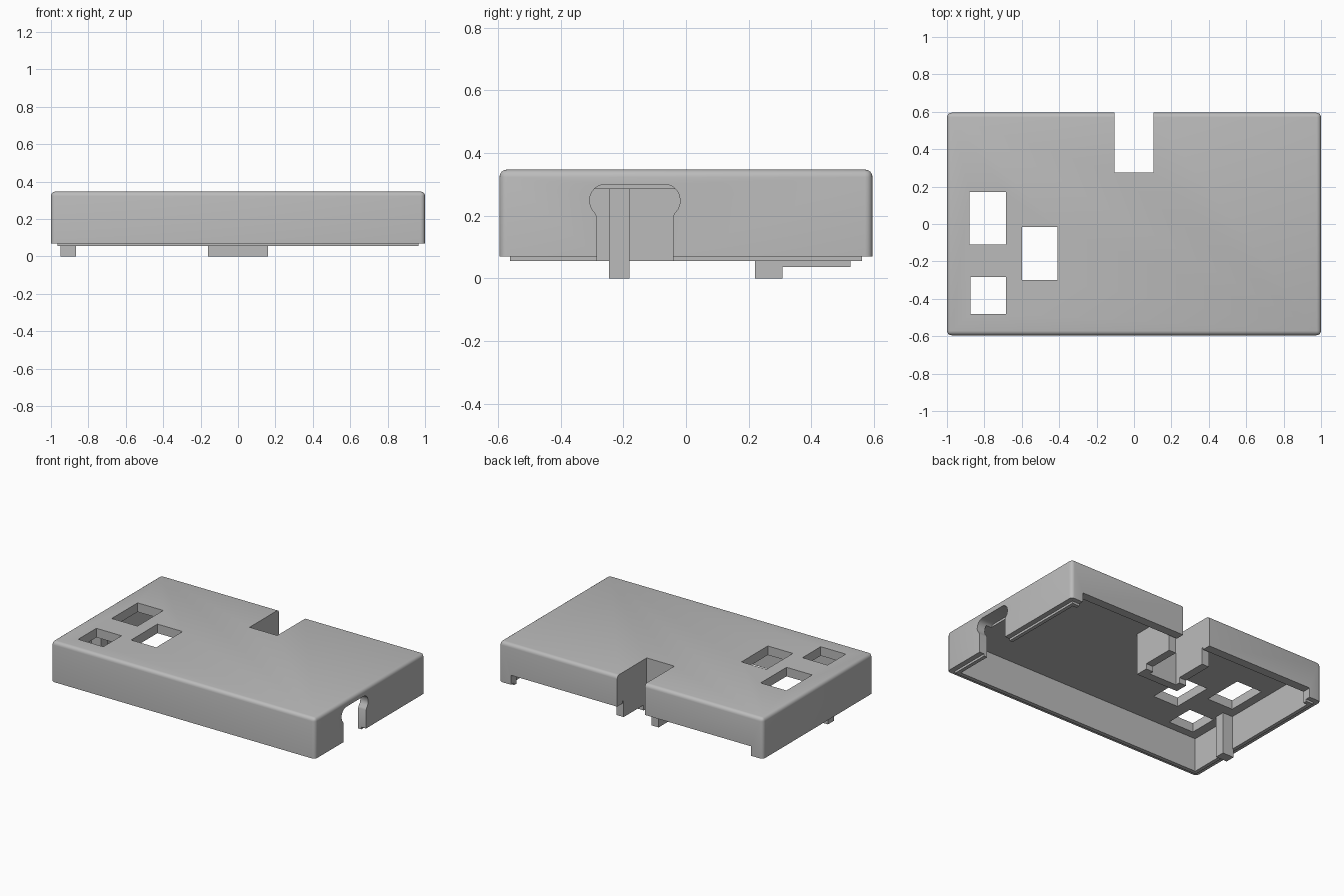
import bpy, bmesh, math
from mathutils import Vector

cube = bpy.data.objects.get("Cube")
if cube:
    bpy.data.objects.remove(cube, do_unlink=True)

grey = bpy.data.materials.new("plain grey")
grey.use_nodes = True
grey.diffuse_color = (0.5, 0.5, 0.5, 1)
grey.node_tree.nodes["Principled BSDF"].inputs["Base Color"].default_value = (0.5, 0.5, 0.5, 1)


def make_object(name, bm):
    bmesh.ops.recalc_face_normals(bm, faces=bm.faces)
    mesh = bpy.data.meshes.new(name)
    bm.to_mesh(mesh)
    bm.free()
    mesh.materials.append(grey)
    obj = bpy.data.objects.new(name, mesh)
    bpy.context.collection.objects.link(obj)
    return obj


def box(name, x, y, z, round_off=0):
    """Box from (min, max) ranges, optionally rounded on all but its bottom edges."""
    bm = bmesh.new()
    bmesh.ops.create_cube(bm, size=1)
    for v in bm.verts:
        v.co = Vector([r[0] if c < 0 else r[1] for c, r in zip(v.co, (x, y, z))])
    if round_off:
        edges = [e for e in bm.edges if max(v.co.z for v in e.verts) > z[0] + 0.01]
        bmesh.ops.bevel(bm, geom=edges, offset=round_off, segments=4,
                        profile=0.5, affect='EDGES')
    return make_object(name, bm)


def prism_x(name, outline, x):
    """Extrude a (y, z) outline along x."""
    bm = bmesh.new()
    face = bm.faces.new([bm.verts.new((x[0], y, z)) for y, z in outline])
    ext = bmesh.ops.extrude_face_region(bm, geom=[face])
    moved = [g for g in ext["geom"] if isinstance(g, bmesh.types.BMVert)]
    bmesh.ops.translate(bm, verts=moved, vec=(x[1] - x[0], 0, 0))
    return make_object(name, bm)


def combine(body, other, operation):
    mod = body.modifiers.new(operation.lower(), 'BOOLEAN')
    mod.operation = operation
    mod.solver = 'EXACT'
    mod.object = other
    bpy.context.view_layer.objects.active = body
    bpy.ops.object.modifier_apply(modifier=mod.name)
    bpy.data.objects.remove(other, do_unlink=True)


# Rounded outer shell with a stepped lip, hollowed from below
case = box("case_lid", (-1, 1), (-.595, .595), (.07, .347), .024)
combine(case, box("lip", (-.965, .965), (-.562, .562), (.055, .2)), 'UNION')
combine(case, box("cavity", (-.94, .94), (-.535, .535), (-.1, .285)), 'DIFFERENCE')

# Back wall is raised between the two corner posts
combine(case, box("back_gap", (-.91, .91), (.45, .8), (-.1, .135)), 'DIFFERENCE')

# Walls around the back slot, with a deeper foot at the inner end
slot_profile = [(.22, 0), (.308, 0), (.308, .037), (.525, .037),
                (.525, .15), (.56, .15), (.56, .31), (.22, .31)]
combine(case, prism_x("slot_walls", slot_profile, (-.16, .16)), 'UNION')
combine(case, box("slot", (-.105, .105), (.275, .8), (-.1, .5)), 'DIFFERENCE')

# Locating post on the inside of the end wall
combine(case, box("post", (-.95, -.865), (-.246, -.18), (0, .3)), 'UNION')

# Rectangular windows in the top
for x, y in (((-.88, -.685), (-.11, .17)),
             ((-.60, -.41), (-.30, -.015)),
             ((-.875, -.685), (-.48, -.283))):
    combine(case, box("window", x, y, (.2, .5)), 'DIFFERENCE')

# Mushroom-shaped cable opening in the other end wall
half = [(.121, -.1), (.121, .195), (.126, .207), (.138, .222), (.144, .24), (.144, .25)]
half += [(.094 + .05 * math.cos(a), .25 + .05 * math.sin(a))
         for a in (math.radians(15 * i) for i in range(1, 7))]
middle = -.163
outline = [(middle + w, z) for w, z in half] + [(middle - w, z) for w, z in reversed(half)]
combine(case, prism_x("cable_opening", outline, (.9, 1.1)), 'DIFFERENCE')

# Smooth rounded edges, crisp corners
for o in bpy.context.selected_objects:
    o.select_set(False)
case.select_set(True)
bpy.context.view_layer.objects.active = case
bpy.ops.object.shade_smooth_by_angle(angle=math.radians(30))
